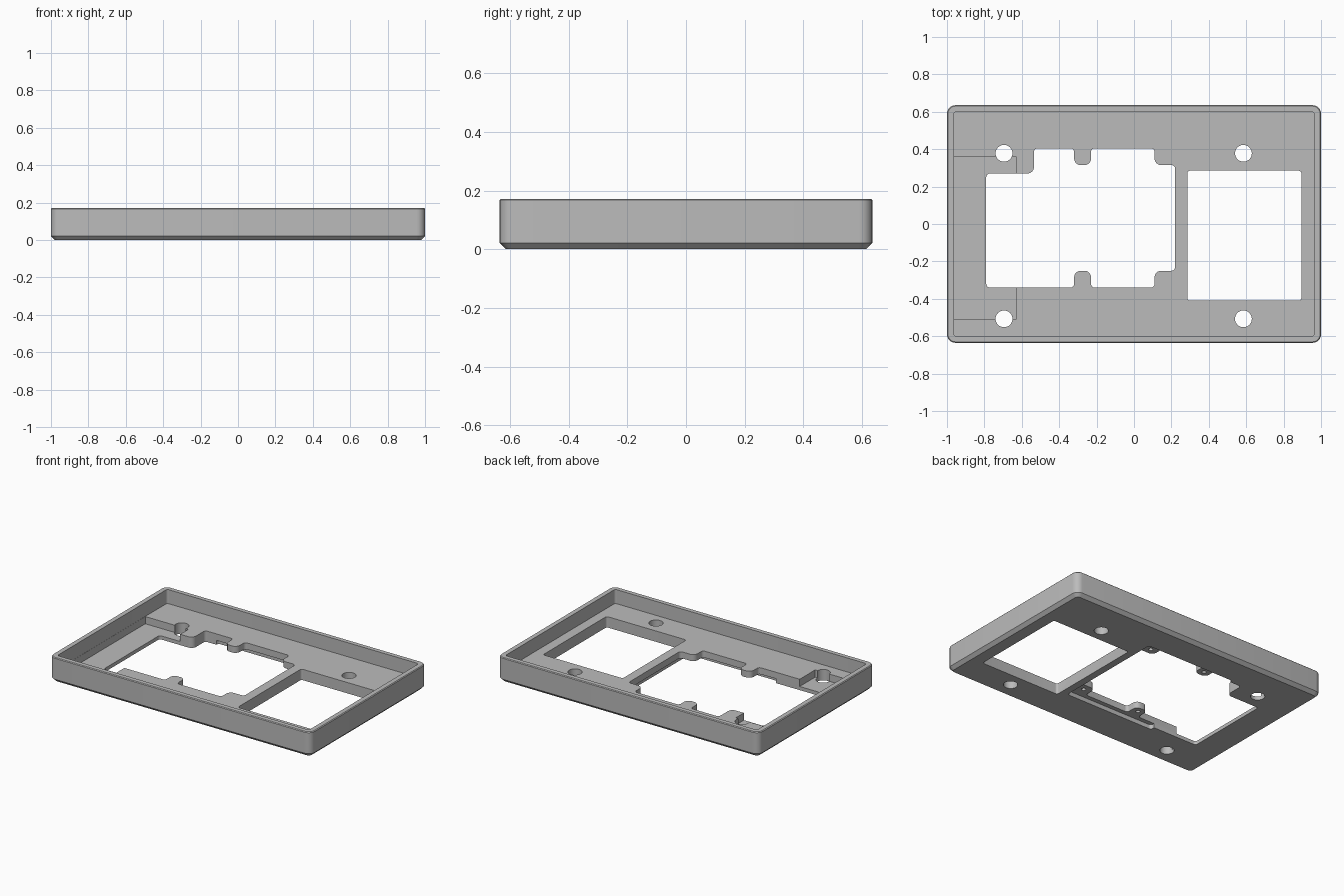
import bpy, bmesh
from math import cos, sin, pi, radians
from mathutils import Vector

if "Cube" in bpy.data.objects:
    bpy.data.objects.remove(bpy.data.objects["Cube"])

grey = bpy.data.materials.new("plain grey")
grey.use_nodes = True
COLOUR = (0.5, 0.5, 0.5, 1)
grey.diffuse_color = COLOUR
grey.node_tree.nodes["Principled BSDF"].inputs["Base Color"].default_value = COLOUR


def fillet(corners, steps=6):
    """Round each (x, y, radius) corner of a right-angled outline."""
    out = []
    for i, (x, y, r) in enumerate(corners):
        p = Vector((x, y))
        if r == 0:
            out.append(p)
            continue
        d1 = (Vector(corners[i - 1][:2]) - p).normalized()
        d2 = (Vector(corners[(i + 1) % len(corners)][:2]) - p).normalized()
        c = p + r * (d1 + d2)
        for k in range(steps + 1):
            t = k / steps * pi / 2
            out.append(c - r * (d2 * cos(t) + d1 * sin(t)))
    return out


def rect(x0, x1, y0, y1, r):
    return fillet([(x0, y0, r), (x1, y0, r), (x1, y1, r), (x0, y1, r)])


def circle(x, y, r, n=32):
    return [Vector((x + r * cos(2 * pi * k / n), y + r * sin(2 * pi * k / n))) for k in range(n)]


def prism(name, outline, z0, z1, chamfer=0, rim=0):
    """Extrude an outline, with optional bottom and top edge chamfers."""
    bm = bmesh.new()
    face = bm.faces.new([bm.verts.new((p.x, p.y, z0)) for p in outline])
    top = bmesh.ops.extrude_face_region(bm, geom=[face])["geom"]
    for v in top:
        if isinstance(v, bmesh.types.BMVert):
            v.co.z = z1
    bmesh.ops.recalc_face_normals(bm, faces=bm.faces)
    for z, size in ((z0, chamfer), (z1, rim)):
        if size:
            edges = [e for e in bm.edges if all(abs(v.co.z - z) < 1e-5 for v in e.verts)]
            bmesh.ops.bevel(bm, geom=edges, offset=size, segments=1, affect='EDGES')
    mesh = bpy.data.meshes.new(name)
    bm.to_mesh(mesh)
    bm.free()
    ob = bpy.data.objects.new(name, mesh)
    bpy.context.collection.objects.link(ob)
    mesh.materials.append(grey)
    return ob


def cut(target, outline, z0, z1):
    cutter = prism("cutter", outline, z0, z1)
    cutter.hide_render = True
    bpy.context.view_layer.objects.active = target
    mod = target.modifiers.new("cut", 'BOOLEAN')
    mod.operation = 'DIFFERENCE'
    mod.solver = 'EXACT'
    mod.object = cutter
    bpy.ops.object.modifier_apply(modifier=mod.name)
    bpy.data.objects.remove(cutter)


FLOOR, POCKET, LEDGE, TOP = 0.075, 0.025, 0.03, 0.172

# Outer shell and its tray cavity
tray = prism("tray", rect(-1, 1, -0.635, 0.635, 0.045), 0, TOP, 0.022, 0.005)
cut(tray, rect(-0.963, 0.963, -0.6, 0.6, 0.015), FLOOR, 0.3)

# Sunken pocket at the right-hand end
cut(tray, rect(-0.962, -0.632, -0.51, 0.36, 0), POCKET, 0.12)

# Underside recess beneath the screw bosses
cut(tray, rect(-0.45, 0.235, -0.37, 0.425, 0.02), -0.1, LEDGE)

# Main opening with two round bosses and two corner tabs
r, b = 0.02, 0.035
opening = [
    (-0.79, -0.34, r), (-0.32, -0.34, r), (-0.32, -0.25, b), (-0.23, -0.25, b),
    (-0.23, -0.34, r), (0.11, -0.34, r), (0.11, -0.25, b), (0.22, -0.25, r),
    (0.22, 0.315, r), (0.11, 0.315, b), (0.11, 0.405, r), (-0.23, 0.405, r),
    (-0.23, 0.315, b), (-0.32, 0.315, b), (-0.32, 0.405, r), (-0.535, 0.405, r),
    (-0.535, 0.27, b), (-0.79, 0.27, r),
]
cut(tray, fillet(opening), -0.1, 0.3)

# Square window
cut(tray, rect(0.285, 0.895, -0.41, 0.285, 0.015), -0.1, 0.3)

# Mounting holes through the floor
for x in (-0.695, 0.585):
    for y in (-0.507, 0.378):
        cut(tray, circle(x, y, 0.045), -0.1, 0.3)

# Blind screw holes under the bosses
for x, y in ((-0.275, 0.355), (0.165, 0.36), (-0.275, -0.29), (0.165, -0.295)):
    cut(tray, circle(x, y, 0.014, 16), -0.1, 0.06)

bpy.ops.object.select_all(action='DESELECT')
tray.select_set(True)
bpy.context.view_layer.objects.active = tray
bpy.ops.object.shade_smooth_by_angle(angle=radians(30))
